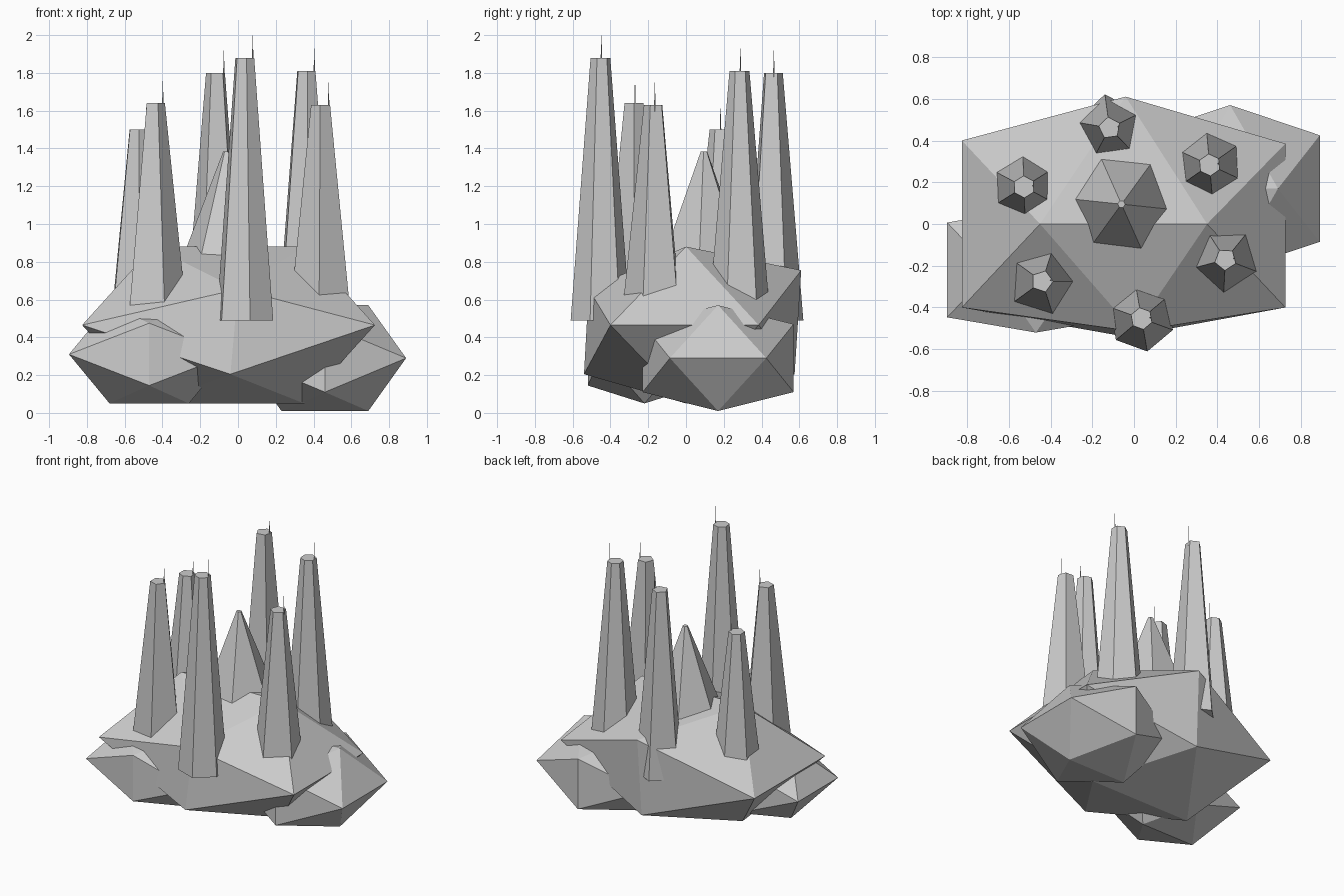
import bpy, bmesh, math
from mathutils import Vector, Matrix

if "Cube" in bpy.data.objects:
    bpy.data.objects.remove(bpy.data.objects["Cube"])

grey = bpy.data.materials.new("stone_grey")
grey.diffuse_color = (0.6, 0.6, 0.6, 1)
grey.use_nodes = True
grey.node_tree.nodes["Principled BSDF"].inputs["Base Color"].default_value = grey.diffuse_color


def finish(name, bm):
    bmesh.ops.recalc_face_normals(bm, faces=bm.faces[:])
    me = bpy.data.meshes.new(name)
    bm.to_mesh(me)
    bm.free()
    me.materials.append(grey)
    ob = bpy.data.objects.new(name, me)
    bpy.context.collection.objects.link(ob)
    return ob


def rock(name, center, long, short, tweaks=()):
    """Stretched icosahedron; tweaks are (rough position, offset) pairs."""
    bm = bmesh.new()
    c = Vector(center)
    for a in (-1, 1):
        for b in (-1, 1):
            bm.verts.new(c + Vector((a * short[0], 0, b * long[2])))
            bm.verts.new(c + Vector((0, a * long[1], b * short[2])))
            bm.verts.new(c + Vector((a * long[0], b * short[1], 0)))
    bmesh.ops.convex_hull(bm, input=bm.verts[:])
    for near, offset in tweaks:
        v = min(bm.verts, key=lambda v: (v.co - Vector(near)).length)
        v.co += Vector(offset)
    return finish(name, bm)


def spire(name, x, y, z0, z1, r0, r1, sides, angle):
    """Tapered prism with its first corner at the given angle."""
    bm = bmesh.new()
    rings = []
    for z, r in ((z0, r0), (z1, r1)):
        ring = []
        for i in range(sides):
            a = math.radians(angle) + math.tau * i / sides
            ring.append(bm.verts.new((x + r * math.cos(a), y + r * math.sin(a), z)))
        rings.append(ring)
    for i in range(sides):
        j = (i + 1) % sides
        bm.faces.new((rings[0][i], rings[0][j], rings[1][j], rings[1][i]))
    bm.faces.new(rings[0][::-1])
    bm.faces.new(rings[1])
    return finish(name, bm)


# Floating boulders
rock("main_rock", (-0.05, 0, 0.465), (0.775, 0.575, 0.415), (0.40, 0.40, 0.26),
     [((0, -0.57, 0.72), (0.05, 0.06, -0.07)),
      ((0, 0.57, 0.72), (0.01, 0.035, 0.03)),
      ((0, -0.57, 0.2), (0.01, 0.035, 0)),
      ((0.72, 0.4, 0.46), (0, -0.015, 0))])
rock("right_rock", (0.46, 0.17, 0.29), (0.43, 0.40, 0.28), (0.23, 0.255, 0.18))
rock("left_rock", (-0.47, -0.22, 0.31), (0.425, 0.30, 0.26), (0.21, 0.227, 0.165))

# Towers: x, y, top height, base radius, sides, corner angle
towers = [
    (0.036, -0.453, 1.88, 0.16, 6, 40),
    (-0.117, 0.46, 1.80, 0.163, 5, 98),
    (0.362, 0.283, 1.81, 0.165, 6, 35),
    (0.438, -0.17, 1.63, 0.172, 5, 51),
    (-0.44, -0.275, 1.64, 0.172, 5, 0),
    (-0.527, 0.178, 1.50, 0.163, 6, 32),
]
for i, (x, y, top, r, sides, ang) in enumerate(towers, 1):
    spire(f"tower_{i}", x, y, 0.49, top, r, 0.053, sides, ang)
    # Thin antenna near the roof edge
    spire(f"antenna_{i}", x + 0.042, y + 0.005, top - 0.09, top + 0.118,
          0.006, 0.0008, 4, 0)

# Central peak
spire("central_peak", -0.06, 0.095, 0.82, 1.385, 0.235, 0.018, 6, -6)
